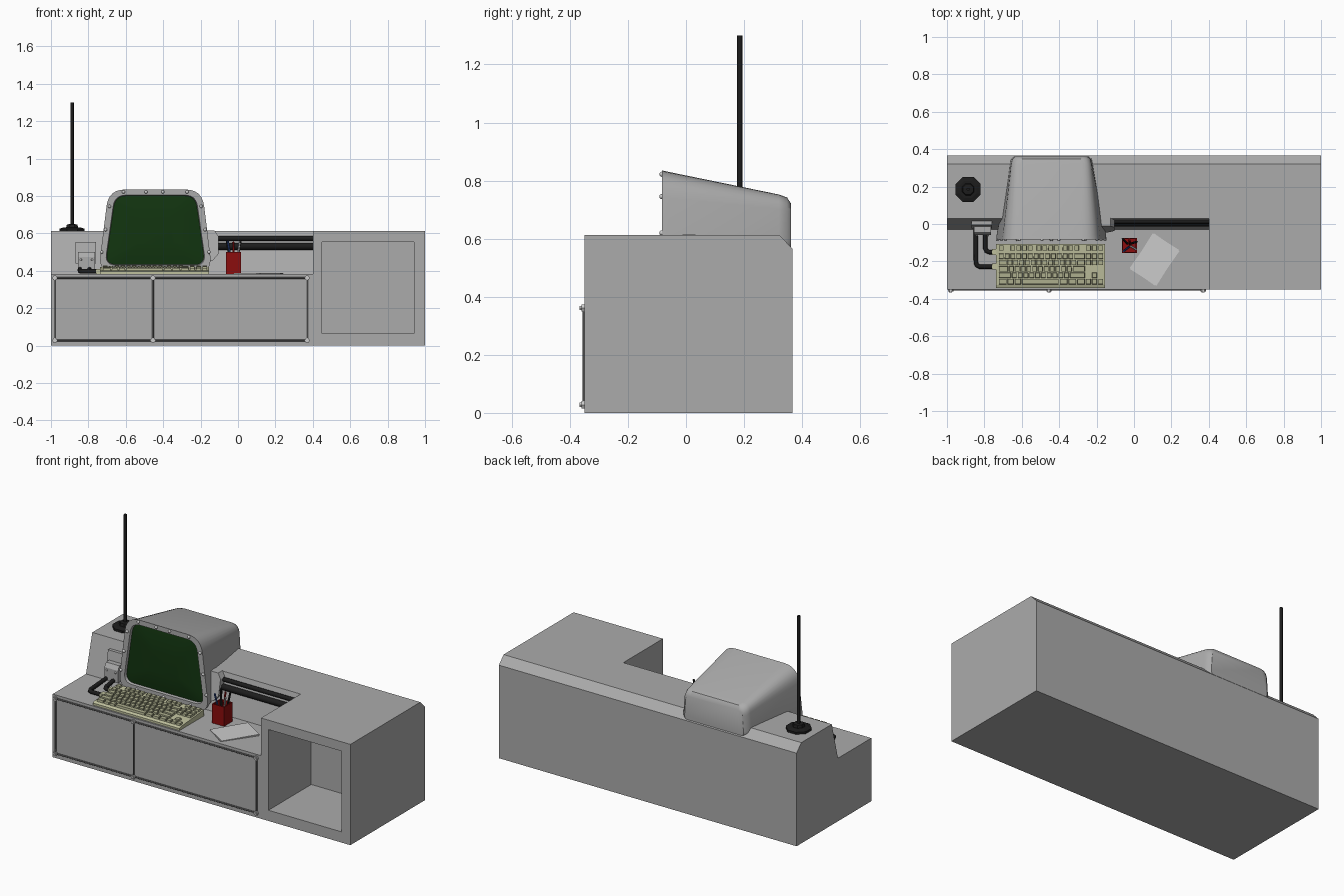
import bpy, bmesh, math
from mathutils import Vector, Matrix

if "Cube" in bpy.data.objects:
    bpy.data.objects.remove(bpy.data.objects["Cube"])


def mat(name, r, g, b):
    m = bpy.data.materials.new(name)
    m.diffuse_color = (r, g, b, 1)
    m.use_nodes = True
    m.node_tree.nodes["Principled BSDF"].inputs["Base Color"].default_value = m.diffuse_color
    return m


GREY = mat("body_grey", 0.41, 0.41, 0.41)
LIGHT = mat("bolt_grey", 0.62, 0.62, 0.62)
BLACK = mat("black", 0.012, 0.012, 0.012)
DARK = mat("dark_metal", 0.12, 0.12, 0.12)
GREEN = mat("screen_green", 0.006, 0.035, 0.005)
RED = mat("red", 0.26, 0.004, 0.004)
BLUE = mat("blue", 0.03, 0.08, 0.3)
BEIGE = mat("beige", 0.52, 0.53, 0.34)
KEY = mat("key_beige", 0.42, 0.43, 0.27)
PAPER = mat("paper", 0.72, 0.72, 0.72)


def finish(name, bm, m=None, smooth=False):
    bmesh.ops.recalc_face_normals(bm, faces=bm.faces)
    me = bpy.data.meshes.new(name)
    bm.to_mesh(me)
    bm.free()
    ob = bpy.data.objects.new(name, me)
    bpy.context.collection.objects.link(ob)
    me.materials.append(m or GREY)
    select(ob)
    if smooth:
        bpy.ops.object.shade_smooth_by_angle(angle=math.radians(35))
    return ob


def select(ob):
    bpy.ops.object.select_all(action='DESELECT')
    bpy.context.view_layer.objects.active = ob
    ob.select_set(True)


def loft(name, rings, m=None, smooth=False, cap0=True, cap1=True):
    bm = bmesh.new()
    vs = [[bm.verts.new(p) for p in r] for r in rings]
    n = len(rings[0])
    for a, b in zip(vs, vs[1:]):
        for i in range(n):
            bm.faces.new((a[i], a[(i + 1) % n], b[(i + 1) % n], b[i]))
    if cap0:
        bm.faces.new(vs[0])
    if cap1:
        bm.faces.new(vs[-1])
    return finish(name, bm, m, smooth)


def prism(name, profile, x0, x1, m=None):
    return loft(name, [[(x, y, z) for y, z in profile] for x in (x0, x1)], m)


def box(name, x0, x1, y0, y1, z0, z1, m=None):
    return prism(name, [(y0, z0), (y1, z0), (y1, z1), (y0, z1)], x0, x1, m)


def tube(name, pts, r, m, res=2):
    cu = bpy.data.curves.new(name, 'CURVE')
    cu.dimensions = '3D'
    cu.bevel_depth, cu.bevel_resolution, cu.use_fill_caps = r, res, True
    sp = cu.splines.new('POLY')
    sp.points.add(len(pts) - 1)
    for p, co in zip(sp.points, pts):
        p.co = (*co, 1)
    ob = bpy.data.objects.new(name, cu)
    bpy.context.collection.objects.link(ob)
    cu.materials.append(m)
    select(ob)
    bpy.ops.object.convert(target='MESH')
    bpy.ops.object.shade_smooth_by_angle(angle=math.radians(50))


def bolts(name, pts, r):
    bm = bmesh.new()
    for p in pts:
        bmesh.ops.create_uvsphere(bm, u_segments=10, v_segments=6, radius=r,
                                  matrix=Matrix.Translation(p))
    finish(name, bm, LIGHT, True)


def cut(ob, cutter):
    select(ob)
    md = ob.modifiers.new("cut", 'BOOLEAN')
    md.operation, md.object, md.solver = 'DIFFERENCE', cutter, 'EXACT'
    bpy.ops.object.modifier_apply(modifier="cut")
    bpy.data.objects.remove(cutter)


# Desk body: chamfered block, stepped worktop with sloped riser, open niche
F, B, T, W = -0.35, 0.367, 0.612, 0.383
desk = prism("desk_body", [(F, 0), (B, 0), (B, 0.565), (0.322, T), (F, T)], -1, 1)
cut(desk, prism("step_cutter", [(-0.5, W), (-0.03, W), (0.03, T), (0.056, 0.71), (-0.5, 0.71)], -1.1, 0.4))
cut(desk, box("niche_cutter", 0.45, 0.94, -0.5, 0.06, 0.065, 0.555))

# Front panel frame of thin rods with bolts
xs, zs = (-0.98, -0.455, 0.37), (0.028, 0.362)
for z in zs:
    tube("panel_rail", [(xs[0], -0.351, z), (xs[2], -0.351, z)], 0.005, DARK)
for x in xs:
    tube("panel_post", [(x, -0.351, zs[0]), (x, -0.351, zs[1])], 0.005, DARK)
    for z in zs:
        tube("panel_bolt", [(x, -0.345, z), (x, -0.36, z)], 0.014, LIGHT, 1)
        tube("panel_bolt_head", [(x, -0.345, z), (x, -0.366, z)], 0.008, LIGHT, 1)

# Antenna: stepped octagonal base and mast
ax, ay = -0.887, 0.185
loft("antenna_base", [[(ax + r * math.cos(a), ay + r * math.sin(a), z)
      for a in [(k + .5) * math.pi / 4 for k in range(8)]]
     for r, z in ((.073, .608), (.073, .625), (.05, .632), (.035, .632), (.03, .648), (.012, .65))], BLACK)
tube("antenna_mast", [(ax, ay, 0.63), (ax, ay, 1.3)], 0.009, BLACK)

# Monitor housing: loft of rounded trapezoid sections
CX = -0.442


def trapezoid(y, zb, zt, hb, ht, r, n=6):
    c = [Vector(p) for p in ((CX - hb, zb), (CX + hb, zb), (CX + ht, zt), (CX - ht, zt))]
    out = []
    for i in range(4):
        p = c[i]
        a = p + (c[i - 1] - p).normalized() * r
        b = p + (c[(i + 1) % 4] - p).normalized() * r
        for k in range(n + 1):
            t = k / n
            q = a * (1 - t) ** 2 + p * 2 * t * (1 - t) + b * t * t
            out.append((q.x, y, q.y))
    return out


loft("monitor_housing", [
    trapezoid(-0.055, 0.435, 0.8, 0.265, 0.212, 0.06),
    trapezoid(-0.082, 0.43, 0.805, 0.270, 0.217, 0.06),
    trapezoid(-0.082, 0.39, 0.835, 0.305, 0.25, 0.09),
    trapezoid(-0.06, 0.39, 0.83, 0.303, 0.248, 0.09),
    trapezoid(0.32, 0.53, 0.752, 0.225, 0.213, 0.05),
    trapezoid(0.348, 0.55, 0.742, 0.218, 0.205, 0.05),
    trapezoid(0.362, 0.566, 0.72, 0.20, 0.188, 0.03)], None, True, cap0=False)

# Slightly bulged screen
loft("monitor_screen", [trapezoid(y, 0.61 - 0.177 * s, 0.61 + 0.193 * s, 0.268 * s, 0.214 * s, 0.06 * s)
     for s, y in ((1, -0.066), (0.75, -0.073), (0.4, -0.078))], GREEN, True, cap0=False)

# Bezel screws
pts = [(CX + dx, -0.083, 0.822) for dx in (-0.17, -0.05, 0.04, 0.17)]
pts += [(CX + s * h, -0.083, z) for s in (-1, 1) for h, z in ((0.245, 0.745), (0.266, 0.62), (0.287, 0.5))]
pts += [(CX + dx, -0.083, 0.411) for dx in (-0.18, 0, 0.18)]
bolts("bezel_screws", pts, 0.009)

# Conduits on the riser and their socket beside the monitor
for z, y, r in ((0.573, 0.014, 0.013), (0.531, 0.006, 0.019)):
    tube("conduit", [(-0.16, y, z), (0.4, y, z)], r, BLACK)
loft("conduit_socket", [[(x, y + (z - 0.5) * 0.2, z) for x, z in
     ((-0.2, 0.44), (-0.135, 0.455), (-0.105, 0.49), (-0.105, 0.585), (-0.125, 0.615), (-0.2, 0.615))]
     for y in (-0.035, 0.01)])

# Junction box on the left riser
prism("junction_box", [(-0.06, 0.40), (0, 0.40), (0.01, 0.50), (-0.045, 0.50), (-0.06, 0.475)], -0.855, -0.765)
prism("junction_plate", [(-0.025, 0.44), (0.0, 0.44), (0.02, 0.555), (-0.005, 0.555)], -0.87, -0.758)
bolts("junction_screws", [(x, -0.06, 0.46) for x in (-0.84, -0.78)], 0.006)

# Cables from the junction box to the keyboard
for x, y in ((-0.845, -0.228), (-0.795, -0.15)):
    tube("keyboard_cable", [(x, -0.03, 0.41), (x, -0.06, 0.408), (x, y + 0.02, 0.398), (x + 0.006, y + 0.006, 0.397),
                            (x + 0.02, y, 0.397), (-0.735, y, 0.397)], 0.012, BLACK)
    box("cable_plug", -0.758, -0.73, y - 0.016, y + 0.016, 0.384, 0.411, BEIGE)

# Keyboard: wedge case and tapered keys
K = -0.006
prism("keyboard_case", [(y + K, z) for y, z in
      ((-0.335, W), (-0.1, W), (-0.1, 0.42), (-0.32, 0.402), (-0.335, 0.396))], -0.737, -0.155, BEIGE)
bm = bmesh.new()


def add_key(x, y, w, d=0.032):
    z = 0.402 + (y + 0.32) * 0.08
    for v in bmesh.ops.create_cube(bm, size=1)["verts"]:
        t = 0.8 if v.co.z > 0 else 1
        v.co = (x + v.co.x * (w - 0.003 - 0.006 * (t < 1)), y + K + v.co.y * d * t, z + v.co.z * 0.024)


rows = [(-0.122, [1, -1] + [1] * 4 + [-.5] + [1] * 4 + [-.5] + [1] * 3),
        (-0.166, [1] * 13 + [2]),
        (-0.200, [1.5] + [1] * 12 + [1.5]),
        (-0.234, [1.75] + [1] * 11 + [2.25]),
        (-0.268, [2.25] + [1] * 10 + [2.75]),
        (-0.302, [1.5, 1.25, 1.25, 6.5, 1.5, 1.5, 1.5])]
for y, widths in rows:
    x = -0.725
    for w in widths:
        if w > 0:
            add_key(x + w * 0.0155, y, w * 0.031)
        x += abs(w) * 0.031
for y, cols in ((-0.122, (0, 1, 2)), (-0.166, (0, 1, 2)), (-0.200, (0, 1, 2)), (-0.268, (1,)), (-0.302, (0, 1, 2))):
    for c in cols:
        add_key(-0.244 + c * 0.033, y, 0.032)
finish("keyboard_keys", bm, KEY)

# Pen cup with pens
cx, cy, h = -0.025, -0.115, 0.04


def square(s, z):
    return [(cx + i * s, cy + j * s, z) for i, j in ((-1, -1), (1, -1), (1, 1), (-1, 1))]


loft("pen_cup", [square(h, W), square(h, 0.5), square(h - 0.006, 0.5), square(h - 0.006, 0.392)], RED)
for m, dx, dy, tx, ty, z in ((BLACK, -.02, .02, -.035, .035, .565), (BLUE, -.005, -.015, -.03, -.03, .56),
                             (RED, .01, .01, .0, .03, .555), (PAPER, .02, -.01, .035, -.02, .55),
                             (BLACK, .015, .02, .04, .02, .565)):
    tube("pen", [(cx + dx * 0.5, cy + dy * 0.5, 0.395), (cx + tx, cy + ty, z)], 0.006, m, 1)

# Stack of paper, slightly turned
for i, ang in enumerate((-35, -32)):
    sheet = box("paper_sheet", -0.083, 0.083, -0.113, 0.113, 0, 0.003, PAPER)
    sheet.location = (0.11, -0.19, W + 0.0005 + 0.003 * i)
    sheet.rotation_euler.z = math.radians(ang)
